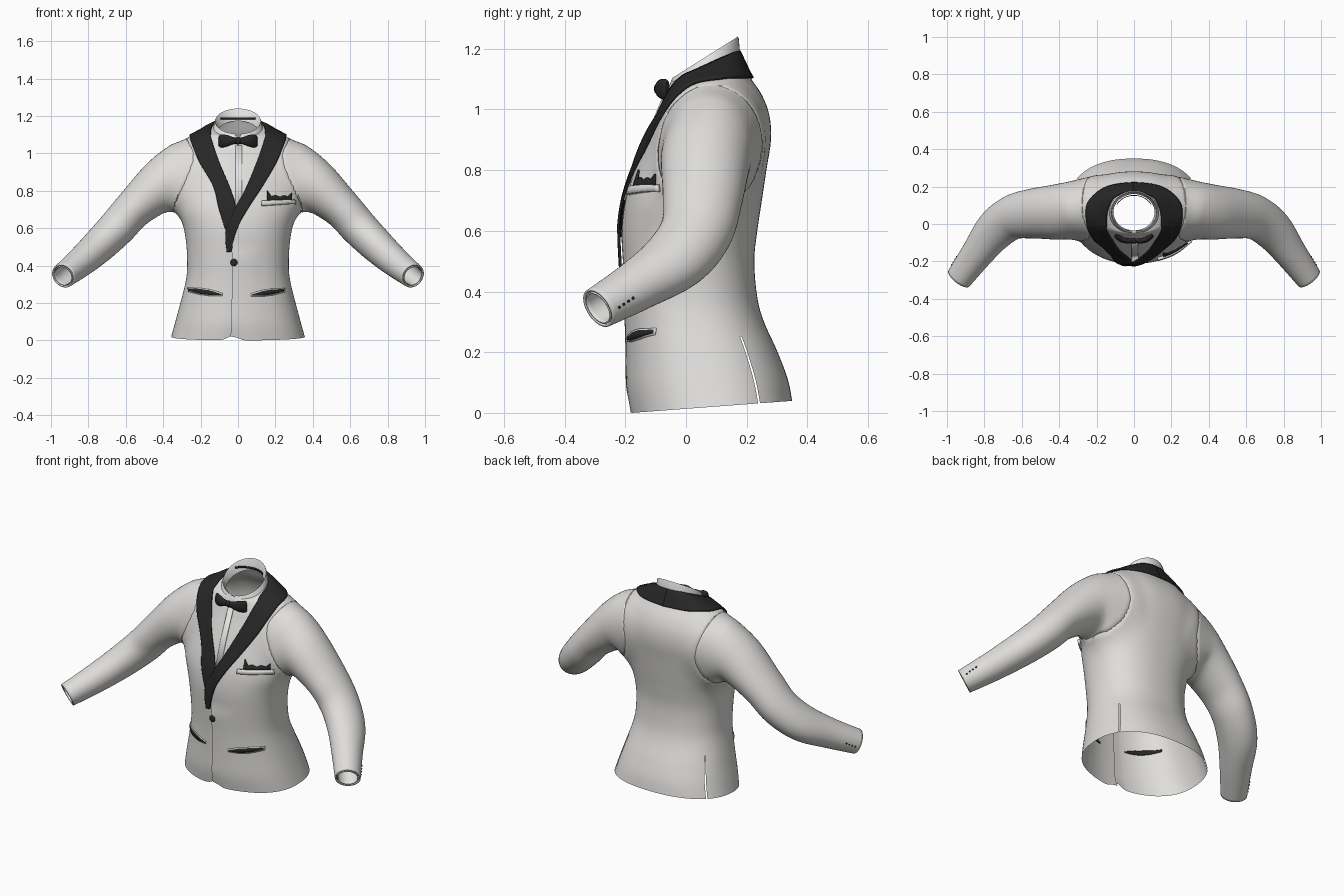
import bpy
from math import sin, cos, pi, exp, radians
from mathutils import Vector
from mathutils.bvhtree import BVHTree

if "Cube" in bpy.data.objects:
    bpy.data.objects.remove(bpy.data.objects["Cube"])


def material(name, rgb):
    m = bpy.data.materials.new(name)
    m.use_nodes = True
    m.diffuse_color = (*rgb, 1)
    bsdf = m.node_tree.nodes["Principled BSDF"]
    bsdf.inputs["Base Color"].default_value = (*rgb, 1)
    bsdf.inputs["Roughness"].default_value = 0.8
    return m


IVORY = material("ivory cloth", (0.74, 0.73, 0.71))
WHITE = material("white shirt", (0.78, 0.78, 0.77))
BLACK = material("black satin", (0.02, 0.02, 0.02))


def make(name, verts, faces, mat, thick=0.0):
    me = bpy.data.meshes.new(name)
    me.from_pydata([tuple(v) for v in verts], [], faces)
    me.materials.append(mat)
    ob = bpy.data.objects.new(name, me)
    bpy.context.collection.objects.link(ob)
    bpy.ops.object.select_all(action='DESELECT')
    ob.select_set(True)
    bpy.context.view_layer.objects.active = ob
    bpy.ops.object.shade_smooth_by_angle(angle=radians(45))
    if thick:
        mod = ob.modifiers.new("thickness", 'SOLIDIFY')
        mod.thickness, mod.offset = thick, -1


def spline(keys, steps):
    """Smooth interpolation through tuples of numbers."""
    out = []
    for i in range(len(keys) - 1):
        a, b, c, d = (Vector(keys[min(max(i + k, 0), len(keys) - 1)]) for k in (-1, 0, 1, 2))
        for s in range(steps):
            t = s / steps
            out.append(0.5 * (2 * b + (c - a) * t + (2 * a - 5 * b + 4 * c - d) * t * t
                              + (3 * b - a - 3 * c + d) * t ** 3))
    return out + [Vector(keys[-1])]


def loft(rows, closed=False, caps=False):
    n = len(rows[0])
    verts = [Vector(p) for r in rows for p in r]
    faces = []
    for i in range(len(rows) - 1):
        for j in range(n if closed else n - 1):
            k = (j + 1) % n
            faces.append((i * n + j, i * n + k, (i + 1) * n + k, (i + 1) * n + j))
    if caps:
        faces += [tuple(reversed(range(n))), tuple(range(len(verts) - n, len(verts)))]
    return verts, faces


def mirrored(verts, faces):
    return [Vector((-v.x, v.y, v.z)) for v in verts], [tuple(reversed(f)) for f in faces]


def power(c, e):
    return (1 if c > 0 else -1) * abs(c) ** e


# Jacket body: height, half width, front y, back y, tilt
body_keys = [
    (.02, .357, -.175, .35, .075), (.10, .335, -.188, .335, .05),
    (.20, .308, -.19, .30, .02), (.30, .283, -.193, .257, 0),
    (.38, .272, -.198, .235, 0), (.50, .275, -.208, .225, 0),
    (.60, .29, -.212, .235, 0), (.70, .32, -.20, .25, 0),
    (.80, .325, -.17, .265, 0), (.90, .315, -.13, .28, 0),
    (.98, .295, -.095, .275, 0), (1.04, .27, -.075, .25, .05),
    (1.085, .24, -.06, .212, .15), (1.125, .18, -.05, .185, .3),
    (1.14, .13, -.035, .172, .45)]
seam = -pi / 2 - 0.077
vents = [0.57, pi - 0.57]
angles = [seam + 2 * pi * i / 96 for i in range(97)] + [seam + 2 * pi + 0.04]
angles = [a for a in angles if all(abs(a - v) > 0.03 for v in vents)]
angles = sorted(angles + [v + s for v in vents for s in (-.015, .015)])
rows = []
for z, hw, yf, yb, tilt in spline(body_keys, 4):
    row = []
    for a in angles:
        # the left front panel laps over the right one below the lapels
        lap = 0.01 * max(0, 1 - (a - seam) / 0.5) * min(1, max(0, (.5 - z) / .06))
        if a > seam + 2 * pi - 0.01:
            lap = -0.003
        x = (hw + lap) * power(cos(a), 0.87)
        dy = ((yb - yf) / 2 + lap) * power(sin(a), 0.87)
        zz = z + tilt * dy
        if dy < 0:
            zz += 0.03 * exp(-((x + .03) / .035) ** 2) * max(0, 1 - z / .1)
        row.append((x, (yf + yb) / 2 + dy, zz))
    rows.append(row)
body_v, body_f = loft(rows)

# Sleeves: centre, radius in the front plane, radius in depth
arm_keys = [
    (.20, .085, .90, .155, .14), (.30, .08, .875, .18, .15),
    (.405, .065, .83, .142, .148), (.55, .055, .71, .107, .132),
    (.65, .035, .60, .10, .12), (.745, -.035, .505, .092, .112),
    (.84, -.16, .42, .08, .088), (.935, -.29, .345, .067, .072)]


def tube(keys, n=48):
    out = []
    for i, k in enumerate(keys):
        c = Vector(k[:3])
        t = (Vector(keys[min(i + 1, len(keys) - 1)][:3]) - Vector(keys[max(i - 1, 0)][:3])).normalized()
        u = Vector((0, 1, 0))
        u = (u - t * u.dot(t)).normalized()
        v = t.cross(u)
        out.append([c + u * k[4] * cos(2 * pi * j / n) + v * k[3] * sin(2 * pi * j / n) for j in range(n)])
    return out


arm_path = spline(arm_keys, 8)
sleeve_v, sleeve_f = loft(tube(arm_path), closed=True)
body_tree = BVHTree.FromPolygons(body_v, body_f)
sleeve_tree = BVHTree.FromPolygons(sleeve_v, sleeve_f)


def blended(verts, own, other, k=.10):
    """Swell a surface where it nears another, so the two flow together."""
    out = []
    for p in verts:
        q = Vector((abs(p.x), p.y, p.z))
        loc, nor, _, dist = other.find_nearest(q)
        own_nor = own.find_nearest(q)[1]
        d = dist if (q - loc).dot(nor) > 0 else -dist
        if abs(d) < k:
            h = (k - abs(d)) ** 2 / (4 * k) * (1 if d > 0 else max(0, 1 + 3 * d / k))
            w = .5 - .5 * abs(d) / k
            g = own_nor * (1 - w) + nor * w
            q += g.normalized() * h / max(g.length, .5)
            q.x *= -1 if p.x < 0 else 1
            p = q
        out.append(p)
    return out


body_v, sleeve_v = blended(body_v, body_tree, sleeve_tree), blended(sleeve_v, sleeve_tree, body_tree)
body_tree = BVHTree.FromPolygons(body_v, body_f)
sleeve_tree = BVHTree.FromPolygons(sleeve_v, sleeve_f)


def in_vent(f):
    c = sum((body_v[i] for i in f), Vector()) / 4
    a = angles[f[0] % len(angles)]
    return c.z < .25 and any(abs(a - v + .015) < .001 for v in vents)


make("jacket_body", body_v, [f for f in body_f if not in_vent(f)], IVORY)
make("left_sleeve", sleeve_v, sleeve_f, IVORY, .008)
make("right_sleeve", *mirrored(sleeve_v, sleeve_f), IVORY, .008)

# Shirt cuffs set inside the sleeve ends
cuff = [Vector((*k[:3], k[3] - .012, k[4] - .012)) for k in arm_path[-8:]]
cuff_v, cuff_f = loft(tube(cuff), closed=True)
make("left_cuff", cuff_v, cuff_f, WHITE, .005)
make("right_cuff", *mirrored(cuff_v, cuff_f), WHITE, .005)


def lifted(p, off):
    """Push a point out until it clears the cloth below."""
    p = p.copy()
    for tree in (body_tree, sleeve_tree):
        loc, nor, _, _ = tree.find_nearest(p)
        d = (p - loc).dot(nor)
        if -.1 < d < off:
            p += nor * (off - d)
    return p


# Shawl lapels running round the back of the neck
inner = [(.04, -.18, .81), (.10, -.12, .95), (.135, -.03, 1.06),
         (.14, .06, 1.12), (.10, .14, 1.17), (0, .172, 1.19)]
outer = [(.135, -.16, .83), (.21, -.08, .96), (.25, .02, 1.07),
         (.245, .12, 1.105), (.15, .19, 1.10), (0, .208, 1.095)]
left_start = ([(-.057, -.19, .475), (-.062, -.19, .58), (-.015, -.19, .70)],
              [(-.038, -.19, .475), (-.003, -.19, .60), (.058, -.19, .71)])
right_start = ([(.035, -.19, .59), (.012, -.19, .70)],
               [(.06, -.19, .58), (.10, -.19, .70)])


def lapel(start, extra):
    a, b = spline(start[0] + inner, 8), spline(start[1] + outer, 8)
    last = len(a) - 1
    return loft([[lifted(a[i].lerp(b[i], t / 8), .01 + extra * (1 - i / last)) for t in range(9)]
                 for i in range(last + 1)])


make("left_lapel", *lapel(left_start, .007), BLACK, .009)
make("right_lapel", *mirrored(*lapel(right_start, .001)), BLACK, .009)


def front_point(x, z, off):
    loc, nor, _, _ = body_tree.ray_cast(Vector((x, -1, z)), Vector((0, 1, 0)))
    return loc + nor * off


def sample(heights, t):
    f = t * (len(heights) - 1)
    i = min(int(f), len(heights) - 2)
    return heights[i] + (heights[i + 1] - heights[i]) * (f - i)


def plate(name, mat, x0, x1, low, high, off, thick, n=18):
    """A thin strip laid over the front between two height lines."""
    grid = [[front_point(x0 + (x1 - x0) * j / n,
                         sample(low, j / n) * (1 - s) + sample(high, j / n) * s, off)
             for j in range(n + 1)] for s in (0, .5, 1)]
    make(name, *loft(grid), mat, thick)


# Shirt placket, chest pocket and hip pockets
plate("shirt_placket", WHITE, -.012, .022, [.70, .70], [1.04, 1.04], .006, .005, 4)
plate("pocket_square", BLACK, .155, .285, [.738, .744], [.80, .768, .775, .765, .775, .768, .788], .008, .007, 24)
plate("chest_pocket_welt", IVORY, .125, .30, [.718, .73], [.743, .753], .015, .014)
pocket_low, pocket_high = [.24, .239, .247, .262], [.246, .264, .273, .274]
for side, a, b, turn, lift in (("left", .075, .242, 1, 0), ("right", -.26, -.09, -1, .003)):
    lo, hi = ([z + lift for z in line[::turn]] for line in (pocket_low, pocket_high))
    plate(side + "_pocket_welt", IVORY, a - .006, b + .006, [z - .005 for z in lo], [z + .005 for z in hi], .003, .002)
    plate(side + "_pocket", BLACK, a, b, lo, hi, .005, .009)


def ball(name, mat, loc, size):
    bpy.ops.mesh.primitive_uv_sphere_add(segments=16, ring_count=10, location=loc)
    ob = bpy.context.object
    ob.name, ob.scale = name, size
    ob.data.materials.append(mat)
    bpy.ops.object.shade_smooth_by_angle(angle=radians(60))


# Buttons on the front and the sleeves
ball("front_button", BLACK, front_point(-.022, .417, .004), (.019, .008, .019))
for i in range(4):
    hit = sleeve_tree.ray_cast(Vector((2, -.22 + .015 * i, .348 + .01 * i)), Vector((-1, 0, 0)))[0]
    for side, s in (("left", 1), ("right", -1)):
        ball(f"{side}_sleeve_button_{i + 1}", BLACK, (s * hit.x, hit.y, hit.z), (.004, .005, .005))

# Folded shirt collar, open at the front
collar = []
for rx, ry, yc, gap, drop, dip in ((.110, .097, .063, .1, .06, 0), (.118, .105, .063, .08, .004, 0),
                                   (.122, .108, .063, .08, 0, 0), (.126, .112, .062, .1, .008, 0),
                                   (.140, .132, .047, .27, .07, .01)):
    ring = []
    for j in range(49):
        a = -pi / 2 + gap + (2 * pi - 2 * gap) * j / 48
        x, y = rx * cos(a), yc + ry * sin(a)
        ring.append((x, y, 1.17 + .63 * (max(y, -.05) - .06) - drop - dip * max(0, -sin(a)) ** 4))
    collar.append(ring)
make("shirt_collar", *loft(collar[::-1]), WHITE)

# Dark band along the inside back of the neck
band = [[(.106 * cos(a), .063 + .092 * sin(a), z) for a in (pi * (.15 + .7 * j / 20) for j in range(21))]
        for z in (1.182, 1.192)]
make("neck_band", *loft(band), BLACK, .004)

# Bow tie: two flared wings and a knot
wing_keys = [(.005, -.088, 1.068, .016, .012), (.03, -.09, 1.068, .02, .014),
             (.06, -.085, 1.068, .031, .015), (.088, -.07, 1.066, .035, .013),
             (.10, -.06, 1.066, .03, .008)]
wing = loft(tube(spline(wing_keys, 3), 16), closed=True, caps=True)
make("left_bow_wing", *wing, BLACK)
make("right_bow_wing", *mirrored(*wing), BLACK)
ball("bow_knot", BLACK, (0, -.09, 1.068), (.018, .016, .02))
